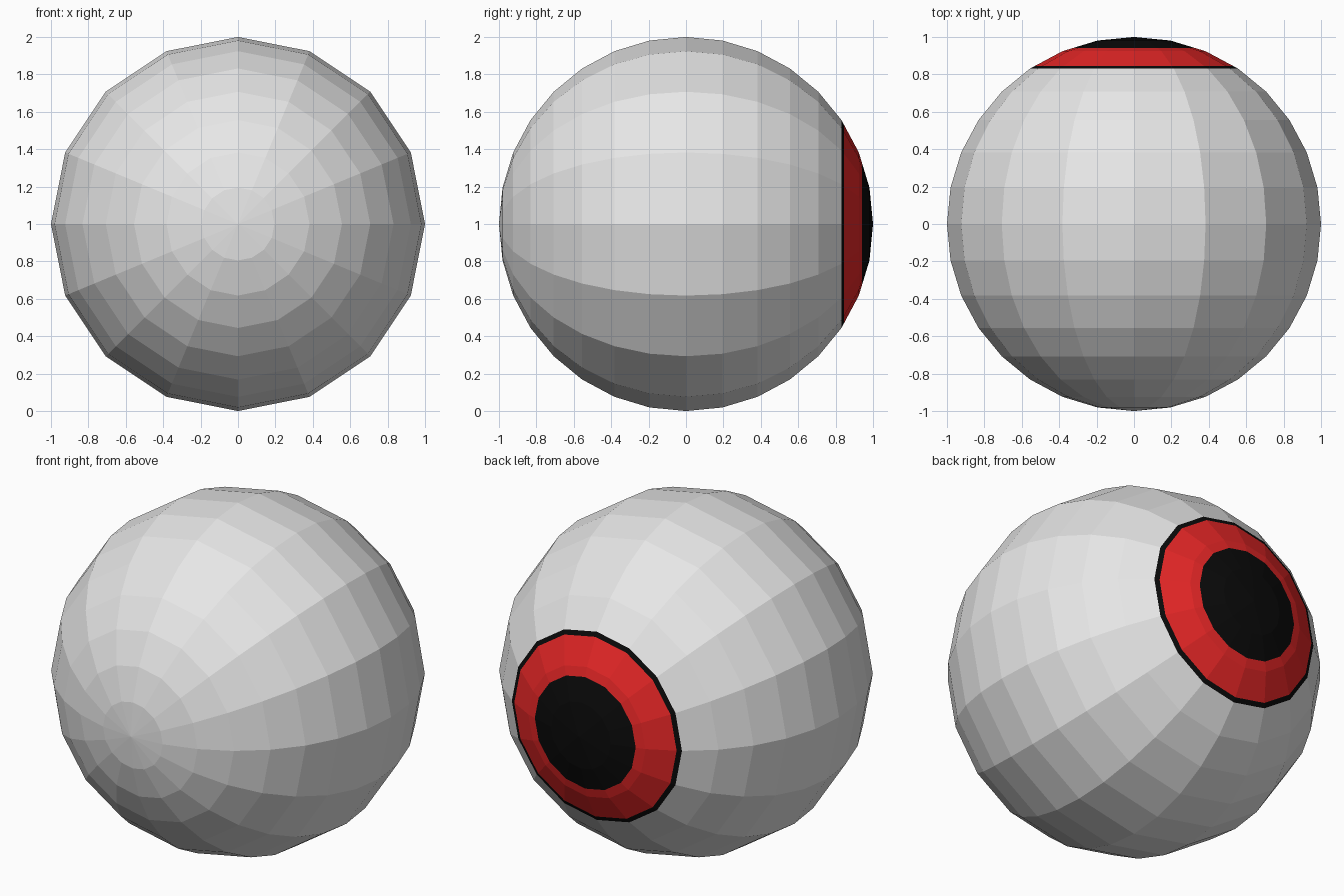
import bpy
import bmesh
from math import radians
from mathutils import Matrix, Vector

default = bpy.data.objects.get("Cube")
if default:
    bpy.data.objects.remove(default, do_unlink=True)


def make_material(name, rgb):
    mat = bpy.data.materials.new(name)
    mat.use_nodes = True
    color = (*rgb, 1.0)
    mat.diffuse_color = color
    mat.node_tree.nodes["Principled BSDF"].inputs["Base Color"].default_value = color
    return mat


white = make_material("eye_white", (0.8, 0.8, 0.8))
red = make_material("iris_red", (0.8, 0.02, 0.02))
black = make_material("pupil_black", (0.003, 0.003, 0.003))

# Depths along y where the painted bands begin
RIM, IRIS, PUPIL = 0.831, 0.845, 0.94

# Faceted ball with its poles on the y axis
bm = bmesh.new()
bmesh.ops.create_uvsphere(bm, u_segments=16, v_segments=16, radius=1.0)
bmesh.ops.rotate(bm, verts=bm.verts, cent=Vector(), matrix=Matrix.Rotation(radians(-90), 3, "X"))

# Cut the iris and pupil outlines into the facets
for depth in (IRIS, PUPIL):
    bmesh.ops.bisect_plane(bm, geom=bm.verts[:] + bm.edges[:] + bm.faces[:],
                           plane_co=(0, depth, 0), plane_no=(0, 1, 0))

# Colour the bands: white, thin black rim, red iris, black pupil
for face in bm.faces:
    y = face.calc_center_median().y
    if y < RIM:
        face.material_index = 0
    elif IRIS < y < PUPIL:
        face.material_index = 1
    else:
        face.material_index = 2
    face.smooth = False

bmesh.ops.translate(bm, verts=bm.verts, vec=(0, 0, 1))
bmesh.ops.recalc_face_normals(bm, faces=bm.faces)

mesh = bpy.data.meshes.new("eyeball")
bm.to_mesh(mesh)
bm.free()
for mat in (white, red, black):
    mesh.materials.append(mat)
eyeball = bpy.data.objects.new("eyeball", mesh)
bpy.context.collection.objects.link(eyeball)
